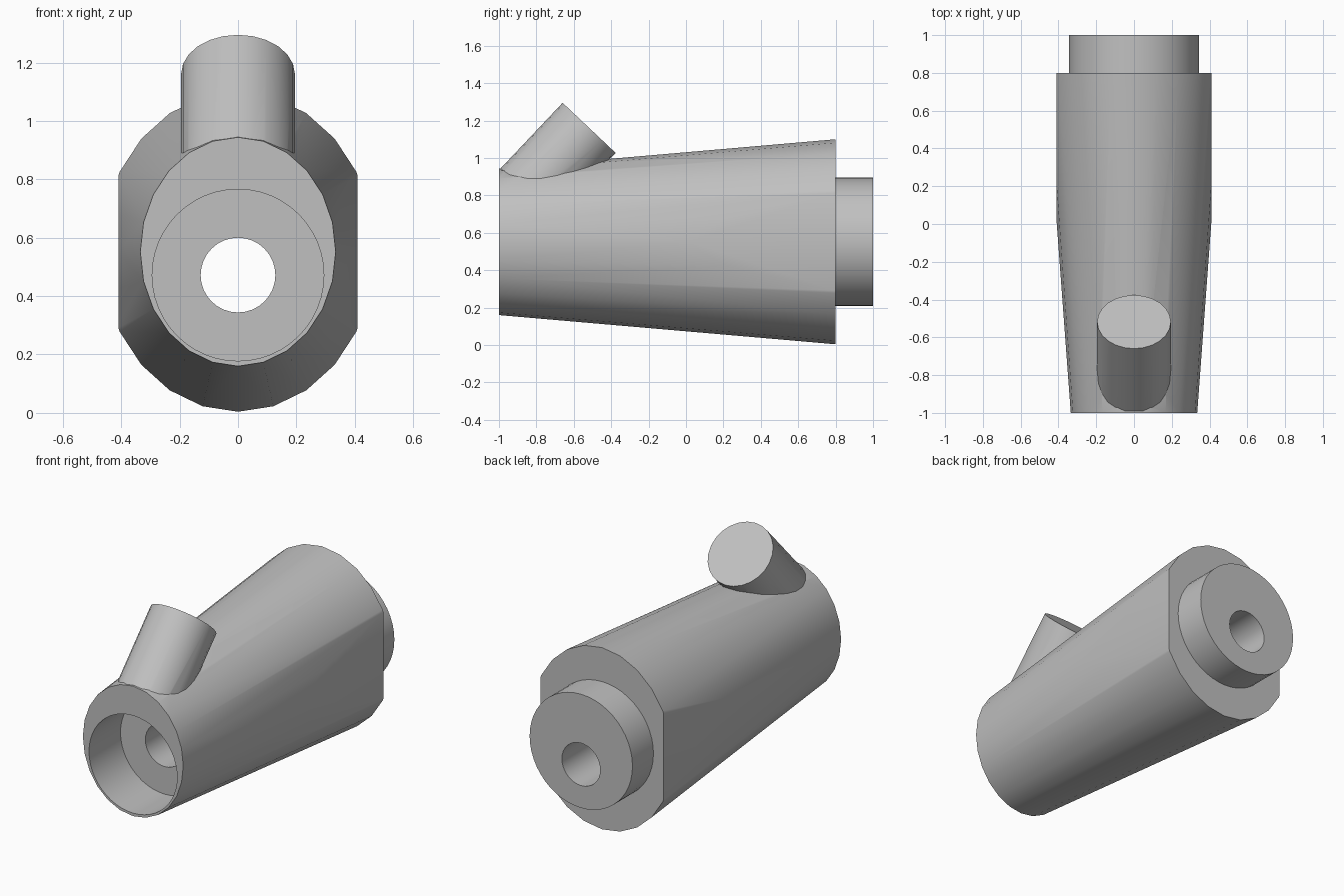
import bpy, bmesh, math
from mathutils import Matrix, Vector

if "Cube" in bpy.data.objects:
    bpy.data.objects.remove(bpy.data.objects["Cube"])

grey = bpy.data.materials.new("plain_grey")
grey.use_nodes = True
grey.diffuse_color = (0.53, 0.53, 0.53, 1)
grey.node_tree.nodes["Principled BSDF"].inputs["Base Color"].default_value = (0.53, 0.53, 0.53, 1)


def finish(bm, name):
    mesh = bpy.data.meshes.new(name)
    bm.to_mesh(mesh)
    bm.free()
    mesh.materials.append(grey)
    obj = bpy.data.objects.new(name, mesh)
    bpy.context.collection.objects.link(obj)
    return obj


def tube(name, start, end, r1, r2=None, segments=24, squash=1.0):
    """Solid cylinder or cone between two points; squash narrows it in x."""
    a, b = Vector(start), Vector(end)
    axis = b - a
    tilt = -math.atan2(axis.y, axis.z)
    bm = bmesh.new()
    bmesh.ops.create_cone(
        bm, cap_ends=True, segments=segments, radius1=r1, radius2=r2 or r1,
        depth=axis.length,
        matrix=Matrix.Translation((a + b) / 2) @ Matrix.Diagonal((squash, 1, 1, 1))
        @ Matrix.Rotation(tilt, 4, 'X'))
    return finish(bm, name)


def box(name, center, size):
    bm = bmesh.new()
    bmesh.ops.create_cube(
        bm, size=1, matrix=Matrix.Translation(center) @ Matrix.Diagonal((*size, 1)))
    return finish(bm, name)


def combine(target, other, operation):
    mod = target.modifiers.new(other.name, 'BOOLEAN')
    mod.operation = operation
    mod.solver = 'EXACT'
    mod.object = other
    bpy.context.view_layer.objects.active = target
    bpy.ops.object.modifier_apply(modifier=mod.name)
    bpy.data.objects.remove(other)


mid = 0.552       # height of the body axis
bore_z = 0.472    # height of the offset bore axis

# Tapered oval body, overlong at the front so it can be trimmed flush
taper = (0.548 - 0.392) / 1.8
body = tube("body", (0, -1.2, mid), (0, 0.8, mid),
            0.392 - 0.2 * taper, 0.548, squash=0.854)

# Flats on both sides
for side in (-1, 1):
    combine(body, box("side_cutter", (side * 0.91, 0, mid), (1, 4, 3)), 'DIFFERENCE')

# Round rear boss
combine(body, tube("rear_boss", (0, 0.6, mid), (0, 1, mid), 0.343, segments=48), 'UNION')

# Leaning solid port on top
cap = Vector((0, -0.518, 1.161))
lean = Vector((0, 0.687, 0.727))
combine(body, tube("port", cap - lean * 0.6, cap, 0.195), 'UNION')

# Flush front face, front recess and through bore
combine(body, box("front_cutter", (0, -1.5, mid), (3, 1, 3)), 'DIFFERENCE')
combine(body, tube("recess_cutter", (0, -1.3, bore_z), (0, -0.7, bore_z), 0.294, segments=48), 'DIFFERENCE')
combine(body, tube("bore_cutter", (0, -1.4, bore_z), (0, 1.4, bore_z), 0.128, segments=32), 'DIFFERENCE')

bpy.ops.object.select_all(action='DESELECT')
body.select_set(True)
bpy.context.view_layer.objects.active = body
bpy.ops.object.shade_smooth_by_angle(angle=math.radians(30))
